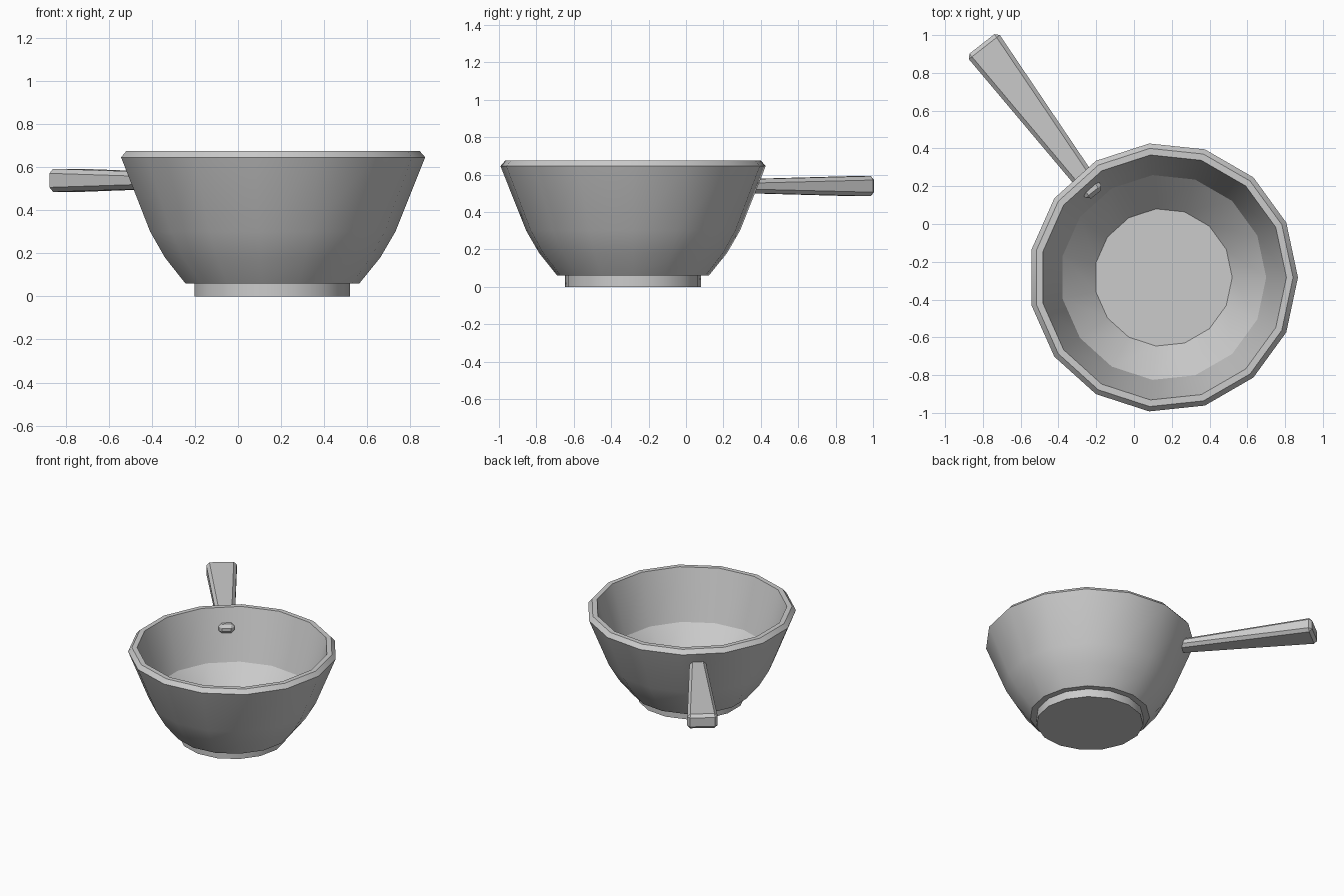
import bpy, bmesh, math
from mathutils import Vector

if "Cube" in bpy.data.objects:
    bpy.data.objects.remove(bpy.data.objects["Cube"])

CENTER = Vector((0.155, -0.283, 0))
SIDES = 15


def finish(name, bm, angle):
    bmesh.ops.recalc_face_normals(bm, faces=bm.faces)
    mesh = bpy.data.meshes.new(name)
    bm.to_mesh(mesh)
    bm.free()
    obj = bpy.data.objects.new(name, mesh)
    bpy.context.collection.objects.link(obj)
    bpy.ops.object.select_all(action='DESELECT')
    obj.select_set(True)
    bpy.context.view_layer.objects.active = obj
    bpy.ops.object.shade_smooth_by_angle(angle=math.radians(angle))
    return obj


def loft(rings):
    """Skin a list of point rings and cap both ends."""
    bm = bmesh.new()
    loops = [[bm.verts.new(p) for p in ring] for ring in rings]
    n = len(loops[0])
    for a, b in zip(loops, loops[1:]):
        for i in range(n):
            j = (i + 1) % n
            bm.faces.new((a[i], a[j], b[j], b[i]))
    bm.faces.new(loops[0])
    bm.faces.new(loops[-1])
    return bm


# Bowl with foot, bevelled rim and hollow inside: (radius, height) profile
profile = [(0.365, 0), (0.365, 0.06), (0.408, 0.06), (0.505, 0.18),
           (0.575, 0.30), (0.713, 0.645), (0.687, 0.675), (0.652, 0.675),
           (0.545, 0.31), (0.365, 0.12)]
rings = [[CENTER + Vector((r * math.cos(math.tau * i / SIDES),
                           r * math.sin(math.tau * i / SIDES), z))
          for i in range(SIDES)] for r, z in profile]
finish("bowl", loft(rings), 25)

# Handle: tapered box pushed through the wall, chamfered on every edge
along = Vector((-0.616, 0.788, 0))
across = Vector((0.788, 0.616, 0))


def section(dist, shift, half_w, half_h):
    mid = CENTER + along * dist + across * shift + Vector((0, 0, 0.538))
    return [mid + across * (half_w * sx) + Vector((0, 0, half_h * sz))
            for sx, sz in ((-1, -1), (1, -1), (1, 1), (-1, 1))]


bm = loft([section(0.565, -0.012, 0.052, 0.033),
           section(1.565, 0.005, 0.105, 0.054)])
bmesh.ops.bevel(bm, geom=bm.edges[:], offset=0.021, segments=1,
                affect='EDGES', profile=0.5)
finish("handle", bm, 25)
